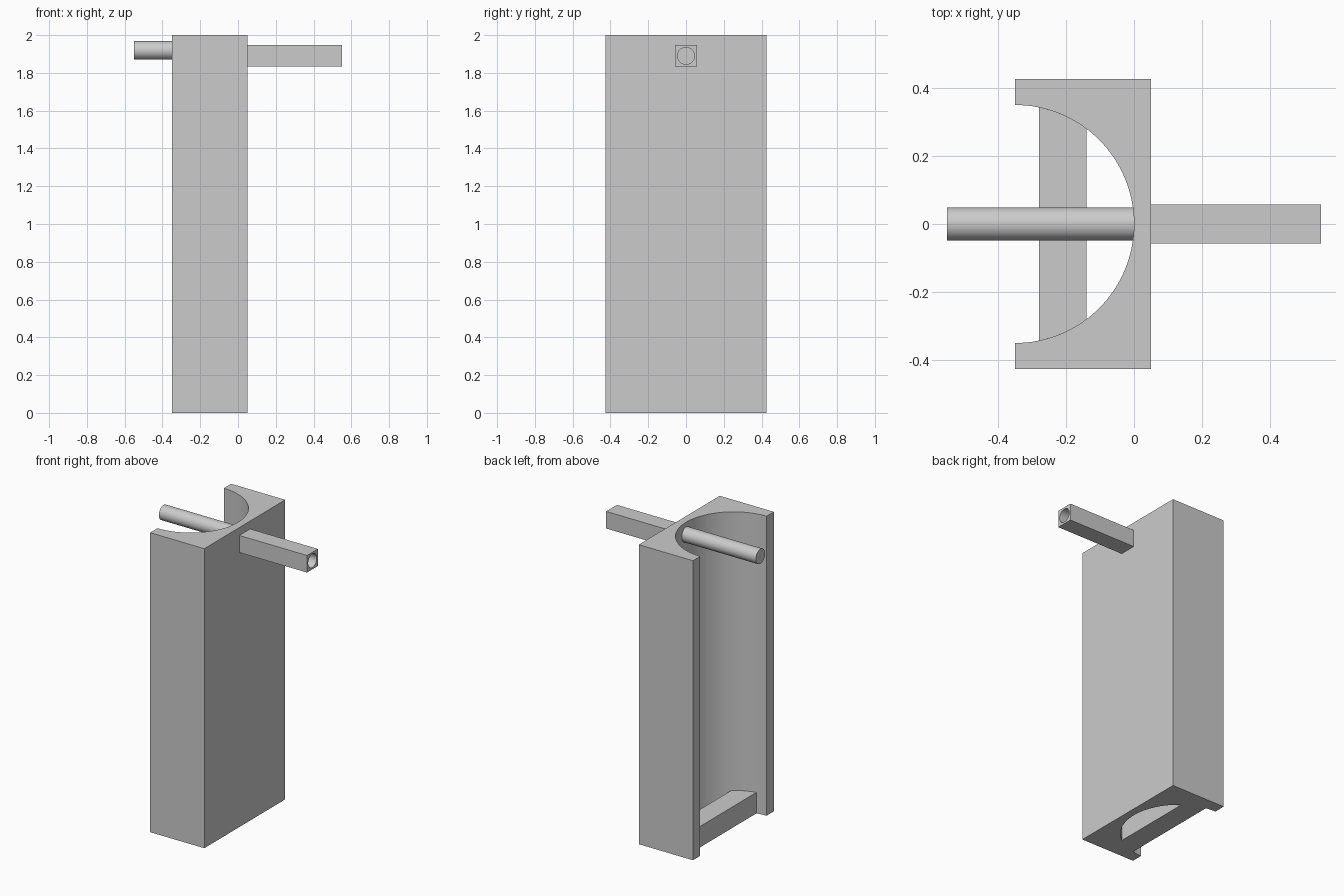
import bpy
import bmesh
from math import cos, sin, pi, radians, acos
from mathutils import Matrix

if "Cube" in bpy.data.objects:
    bpy.data.objects.remove(bpy.data.objects["Cube"], do_unlink=True)

grey = bpy.data.materials.new("light grey")
grey.use_nodes = True
COLOUR = (0.6, 0.6, 0.6, 1)
grey.diffuse_color = COLOUR
grey.node_tree.nodes["Principled BSDF"].inputs["Base Color"].default_value = COLOUR

BACK, FRONT = 0.05, -0.35      # x of the closed wall and of the open side
HALF_WIDTH, RADIUS = 0.427, 0.35
HEIGHT, SILL = 2.0, 0.14


def finish(name, bm):
    """Turn a bmesh into a shaded object."""
    bmesh.ops.recalc_face_normals(bm, faces=bm.faces)
    mesh = bpy.data.meshes.new(name)
    bm.to_mesh(mesh)
    bm.free()
    mesh.materials.append(grey)
    obj = bpy.data.objects.new(name, mesh)
    bpy.context.collection.objects.link(obj)
    bpy.ops.object.select_all(action="DESELECT")
    obj.select_set(True)
    bpy.context.view_layer.objects.active = obj
    bpy.ops.object.shade_smooth_by_angle(angle=radians(30))
    return obj


def prism(name, outline, height):
    """Extrude a plan outline upwards from the floor."""
    bm = bmesh.new()
    face = bm.faces.new([bm.verts.new((x, y, 0)) for x, y in outline])
    top = bmesh.ops.extrude_face_region(bm, geom=[face])["geom"]
    verts = [v for v in top if isinstance(v, bmesh.types.BMVert)]
    bmesh.ops.translate(bm, verts=verts, vec=(0, 0, height))
    return finish(name, bm)


def arc(start, end, steps):
    """Points on the channel wall, angles measured from +x."""
    angles = [start + (end - start) * i / steps for i in range(steps + 1)]
    return [(FRONT + RADIUS * cos(a), RADIUS * sin(a)) for a in angles]


# Tall body with a half-round channel
corners = [(FRONT, -HALF_WIDTH), (BACK, -HALF_WIDTH), (BACK, HALF_WIDTH), (FRONT, HALF_WIDTH)]
prism("channel_body", corners + arc(pi / 2, -pi / 2, 64), HEIGHT)

# Low cross bar whose ends fit the channel wall
near, far = acos(0.07 / RADIUS), acos(0.21 / RADIUS)
prism("cross_bar", arc(-near, -far, 8) + arc(far, near, 8), SILL)

# Round rod coming out of the channel
bm = bmesh.new()
bmesh.ops.create_cone(bm, cap_ends=True, segments=48, radius1=0.049, radius2=0.049, depth=0.55,
                      matrix=Matrix.Translation((-0.275, 0, 1.919)) @ Matrix.Rotation(pi / 2, 4, "Y"))
finish("round_rod", bm)

# Square tube with a round bore, outside the closed wall
bm = bmesh.new()
SIDES, HALF, BORE, TUBE_Z = 48, 0.057, 0.045, 1.89
loops = []
for x, square in ((BACK, True), (0.55, True), (0.55, False), (BACK, False)):
    loop = []
    for i in range(SIDES):
        c, s = cos(2 * pi * i / SIDES), sin(2 * pi * i / SIDES)
        r = HALF / max(abs(c), abs(s)) if square else BORE
        loop.append(bm.verts.new((x, r * c, TUBE_Z + r * s)))
    loops.append(loop)
for k, loop in enumerate(loops):
    other = loops[(k + 1) % len(loops)]
    for i in range(SIDES):
        j = (i + 1) % SIDES
        bm.faces.new((loop[i], loop[j], other[j], other[i]))
finish("square_tube", bm)
